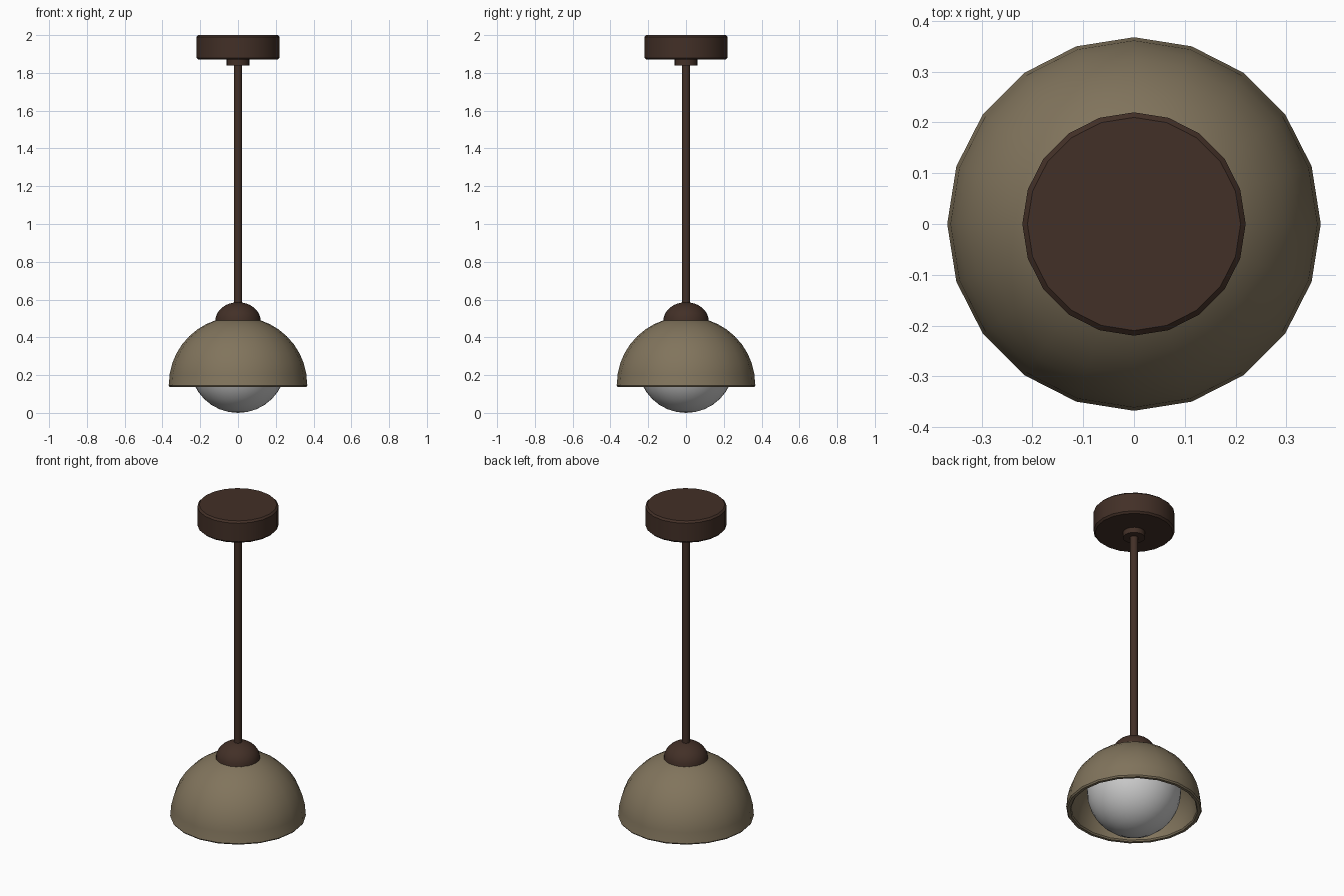
import bpy, bmesh
from math import sin, cos, pi, radians

if "Cube" in bpy.data.objects:
    bpy.data.objects.remove(bpy.data.objects["Cube"])


def material(name, rgb):
    m = bpy.data.materials.new(name)
    m.diffuse_color = (*rgb, 1)
    m.use_nodes = True
    m.node_tree.nodes["Principled BSDF"].inputs["Base Color"].default_value = m.diffuse_color
    return m


BRONZE = material("dark_bronze", (0.055, 0.029, 0.020))
OLIVE = material("olive_enamel", (0.22, 0.175, 0.108))


def lathe(name, profile, sides, mat=None, angle=30):
    """Spin an (r, z) profile around the z axis; r = 0 makes a pole."""
    bm = bmesh.new()
    rings = []
    for r, z in profile:
        n = 1 if r < 1e-6 else sides
        rings.append([bm.verts.new((r * cos(2 * pi * i / sides), r * sin(2 * pi * i / sides), z))
                      for i in range(n)])
    for a, b in zip(rings, rings[1:]):
        for i in range(sides):
            j = (i + 1) % sides
            quad = [a[i % len(a)], a[j % len(a)], b[j % len(b)], b[i % len(b)]]
            bm.faces.new(list(dict.fromkeys(quad)))
    bmesh.ops.recalc_face_normals(bm, faces=bm.faces)
    me = bpy.data.meshes.new(name)
    bm.to_mesh(me)
    bm.free()
    ob = bpy.data.objects.new(name, me)
    bpy.context.collection.objects.link(ob)
    if mat:
        me.materials.append(mat)
    bpy.ops.object.select_all(action='DESELECT')
    ob.select_set(True)
    bpy.context.view_layer.objects.active = ob
    bpy.ops.object.shade_smooth_by_angle(angle=radians(angle))
    return ob


def arc(r, h, z, start, end, steps):
    """Elliptical arc of (r, z) points, angles in degrees from horizontal."""
    ts = [radians(start + (end - start) * i / steps) for i in range(steps + 1)]
    return [(r * cos(t), z + h * sin(t)) for t in ts]


# ceiling canopy with chamfered edges, and the collar below it
lathe("ceiling_canopy", [(0, 1.87), (0.21, 1.87), (0.22, 1.88), (0.22, 1.99), (0.21, 2.0), (0, 2.0)], 20, BRONZE)
lathe("rod_collar", [(0, 1.838), (0.06, 1.838), (0.06, 1.872), (0, 1.872)], 20, BRONZE)

# hanging rod
lathe("hanging_rod", [(0, 0.55), (0.022, 0.55), (0.022, 1.85), (0, 1.85)], 16, BRONZE)

# small domed cap on the shade
lathe("shade_cap", [(0, 0.488)] + arc(0.12, 0.098, 0.488, 0, 90, 8), 24, BRONZE)

# hollow dome shade with a rolled rim
lathe("dome_shade",
      arc(0.34, 0.34, 0.15, 90, 0, 10) + [(0.34, 0.146), (0.346, 0.138), (0.362, 0.138), (0.368, 0.146)]
      + arc(0.366, 0.358, 0.152, 0, 90, 10), 20, OLIVE)

# glass globe inside the shade
lathe("globe_bulb", arc(0.255, 0.255, 0.255, -90, 90, 16), 32)
